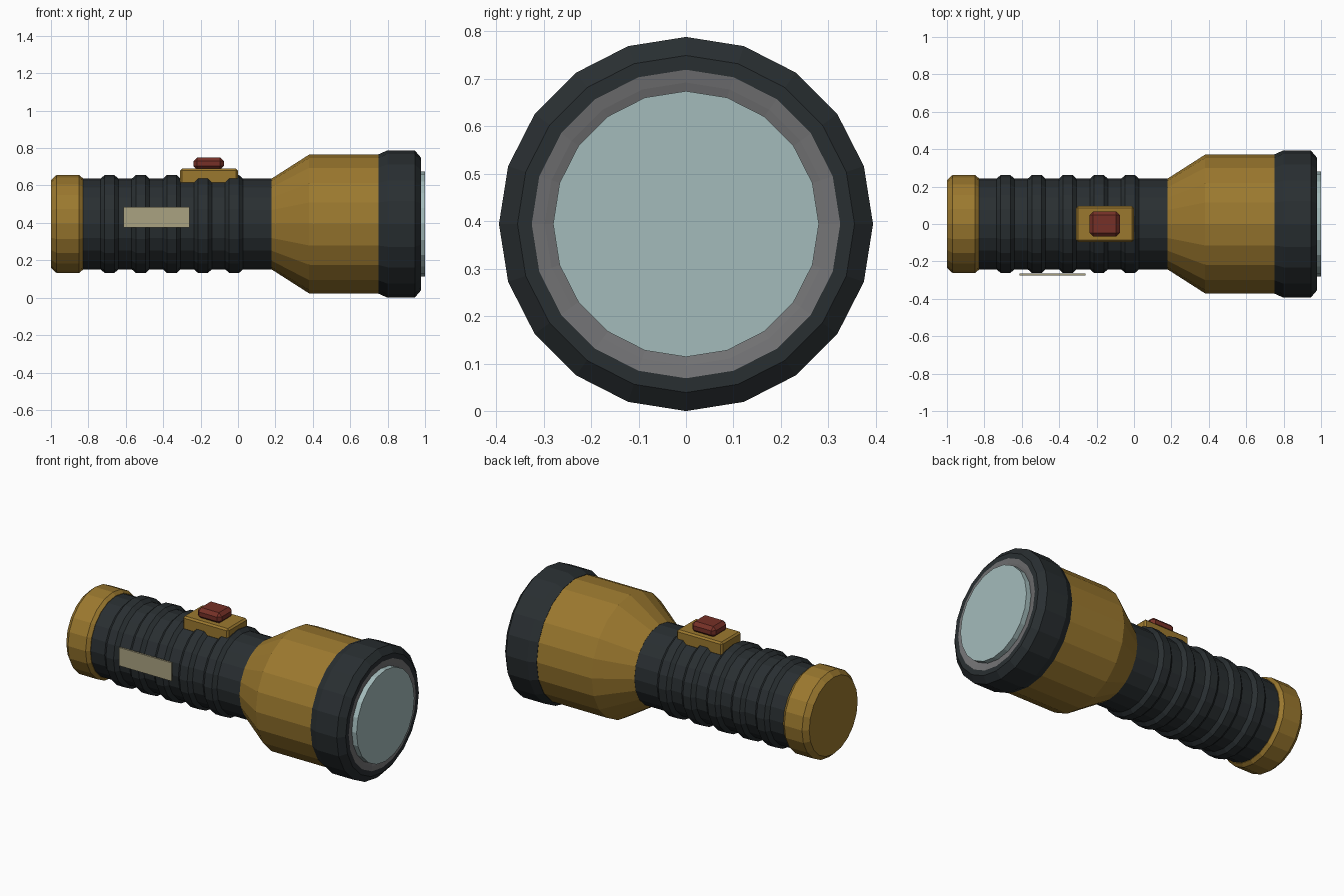
import bpy, bmesh, math

if "Cube" in bpy.data.objects:
    bpy.data.objects.remove(bpy.data.objects["Cube"])

AXIS_Z = 0.394
SIDES = 20


def material(name, rgb):
    m = bpy.data.materials.new(name)
    m.diffuse_color = (*rgb, 1)
    m.use_nodes = True
    m.node_tree.nodes["Principled BSDF"].inputs["Base Color"].default_value = m.diffuse_color
    return m


GOLD = material("gold", (0.33, 0.19, 0.028))
RUBBER = material("rubber", (0.022, 0.028, 0.031))
RED = material("red", (0.18, 0.03, 0.02))
GLASS = material("glass", (0.37, 0.50, 0.50))
STEEL = material("steel", (0.17, 0.17, 0.175))
LABEL = material("label", (0.40, 0.36, 0.22))


def finish(name, bm, mat):
    bmesh.ops.recalc_face_normals(bm, faces=bm.faces)
    me = bpy.data.meshes.new(name)
    bm.to_mesh(me)
    bm.free()
    me.materials.append(mat)
    ob = bpy.data.objects.new(name, me)
    bpy.context.collection.objects.link(ob)
    return ob


def lathe(name, profile, mat, closed=False):
    """Spin (x, radius) points around the torch axis; ends are capped unless closed."""
    bm = bmesh.new()
    rings = []
    for x, r in profile:
        rings.append([bm.verts.new((x, r * math.sin(math.tau * i / SIDES),
                                    AXIS_Z + r * math.cos(math.tau * i / SIDES)))
                      for i in range(SIDES)])
    pairs = list(zip(rings, rings[1:]))
    if closed:
        pairs.append((rings[-1], rings[0]))
    else:
        bm.faces.new(rings[0])
        bm.faces.new(rings[-1])
    for a, b in pairs:
        for i in range(SIDES):
            j = (i + 1) % SIDES
            bm.faces.new((a[i], a[j], b[j], b[i]))
    return finish(name, bm, mat)


def box(name, centre, size, bevel, mat):
    bm = bmesh.new()
    bmesh.ops.create_cube(bm, size=1)
    for v in bm.verts:
        v.co = [c + s * k for c, s, k in zip(centre, size, v.co)]
    if bevel:
        bmesh.ops.bevel(bm, geom=bm.edges[:], offset=bevel, segments=1,
                        affect='EDGES', profile=0.5)
    return finish(name, bm, mat)


# Handle: tail cap, grip and its raised ribs
lathe("tail_cap", [(-1, 0.235), (-0.97, 0.262), (-0.85, 0.262), (-0.83, 0.245)], GOLD)
lathe("grip", [(-0.85, 0.242), (0.20, 0.242)], RUBBER)
for n in range(5):
    x = -0.687 + n * 0.1665
    lathe(f"grip_rib_{n + 1}", [(x - 0.05, 0.24), (x - 0.026, 0.262),
                                (x + 0.026, 0.262), (x + 0.05, 0.24)], RUBBER)

# Flared head and front bezel
lathe("head", [(0.18, 0.243), (0.38, 0.371), (0.77, 0.371)], GOLD)
lathe("bezel", [(0.752, 0.31), (0.752, 0.373), (0.80, 0.394), (0.945, 0.394),
                (0.978, 0.355), (0.978, 0.325), (0.94, 0.31)], RUBBER, closed=True)

# Reflector ring and lens
lathe("reflector_ring", [(0.90, 0.325), (0.978, 0.325), (0.973, 0.298),
                         (0.965, 0.27), (0.90, 0.27)], STEEL, closed=True)
lathe("lens", [(0.95, 0.28), (1.0, 0.28)], GLASS)

# Switch and side label
box("switch_base", (-0.155, 0, 0.648), (0.31, 0.19, 0.084), 0.01, GOLD)
box("switch_button", (-0.157, 0, 0.717), (0.162, 0.136, 0.066), 0.02, RED)
box("side_label", (-0.436, -0.27, 0.43), (0.354, 0.012, 0.112), 0, LABEL)
